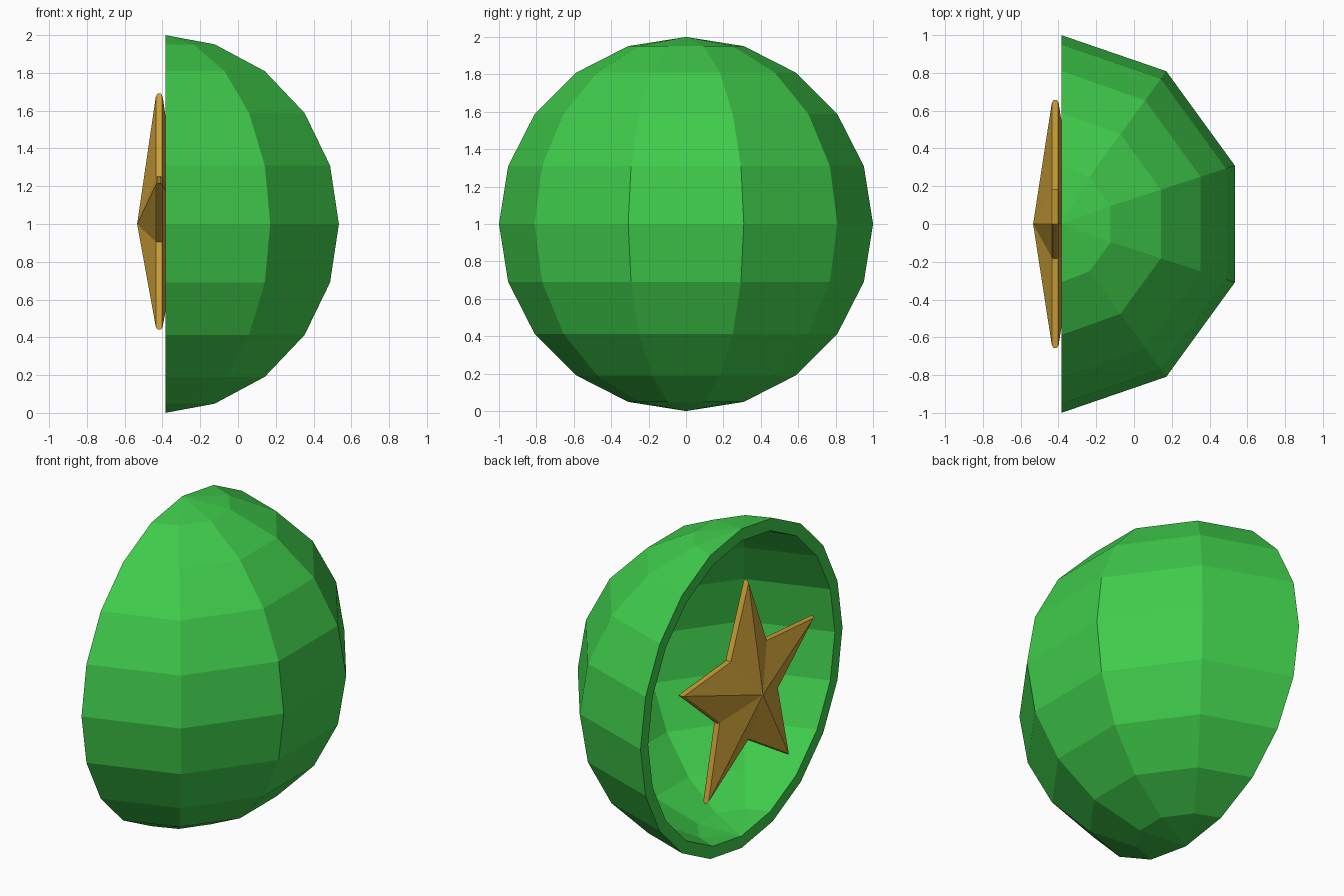
import bpy, bmesh
from math import sin, cos, radians

if "Cube" in bpy.data.objects:
    bpy.data.objects.remove(bpy.data.objects["Cube"])

CX, CZ = -0.417, 1.0      # centre of the dome and of the star
RIM_X = 0.032             # flat rim plane, measured from the centre


def material(name, rgb):
    m = bpy.data.materials.new(name)
    m.diffuse_color = (*rgb, 1.0)
    m.use_nodes = True
    m.node_tree.nodes["Principled BSDF"].inputs["Base Color"].default_value = m.diffuse_color
    return m


def finish(bm, name, mat):
    bmesh.ops.remove_doubles(bm, verts=bm.verts[:], dist=1e-5)
    bmesh.ops.recalc_face_normals(bm, faces=bm.faces[:])
    mesh = bpy.data.meshes.new(name)
    bm.to_mesh(mesh)
    bm.free()
    mesh.materials.append(mat)
    obj = bpy.data.objects.new(name, mesh)
    obj.location = (CX, 0, CZ)
    bpy.context.collection.objects.link(obj)
    return obj


green = material("green", (0.05, 0.60, 0.07))
gold = material("gold", (0.60, 0.35, 0.04))


# Half-sphere shell: outer and inner skins joined by a flat rim
def half_sphere(bm, r):
    grid = []
    for k in range(11):
        lat = radians(-90 + 18 * k)
        row = []
        for j in range(6):
            lon = radians(-90 + 36 * j)
            x = r * cos(lat) * cos(lon)
            if x < 1e-4:
                x = RIM_X
            row.append(bm.verts.new((x, r * cos(lat) * sin(lon), r * sin(lat))))
        grid.append(row)
    for k in range(10):
        for j in range(5):
            a, b = grid[k], grid[k + 1]
            if k == 0:
                bm.faces.new((a[0], b[j + 1], b[j]))
            elif k == 9:
                bm.faces.new((a[j], a[j + 1], b[0]))
            else:
                bm.faces.new((a[j], a[j + 1], b[j + 1], b[j]))
    # closed boundary loop: up one side, down the other
    return ([row[0] for row in grid] +
            [row[5] for row in reversed(grid[1:10])])


bm = bmesh.new()
outer = half_sphere(bm, 1.0)
inner = half_sphere(bm, 0.925)
for i in range(len(outer)):
    n = (i + 1) % len(outer)
    bm.faces.new((outer[i], outer[n], inner[n], inner[i]))
loose = [v for v in bm.verts if not v.link_faces]
bmesh.ops.delete(bm, geom=loose, context='VERTS')
finish(bm, "dome_shell", green)


# Five-pointed star: thin chamfered edge with a raised peak on both sides
bm = bmesh.new()
rings = []
for x, s in ((-0.018, 0.978), (-0.009, 1.0), (0.009, 1.0), (0.018, 0.978)):
    ring = []
    for i in range(10):
        r = s * (0.69 if i % 2 == 0 else 0.31)
        a = radians(36 * i)
        ring.append(bm.verts.new((x, r * sin(a), r * cos(a))))
    rings.append(ring)
for a, b in zip(rings, rings[1:]):
    for i in range(10):
        n = (i + 1) % 10
        bm.faces.new((a[i], a[n], b[n], b[i]))
for ring, x in ((rings[0], -0.117), (rings[-1], 0.117)):
    peak = bm.verts.new((x, 0, 0))
    for i in range(10):
        bm.faces.new((ring[i], ring[(i + 1) % 10], peak))
finish(bm, "star", gold)
